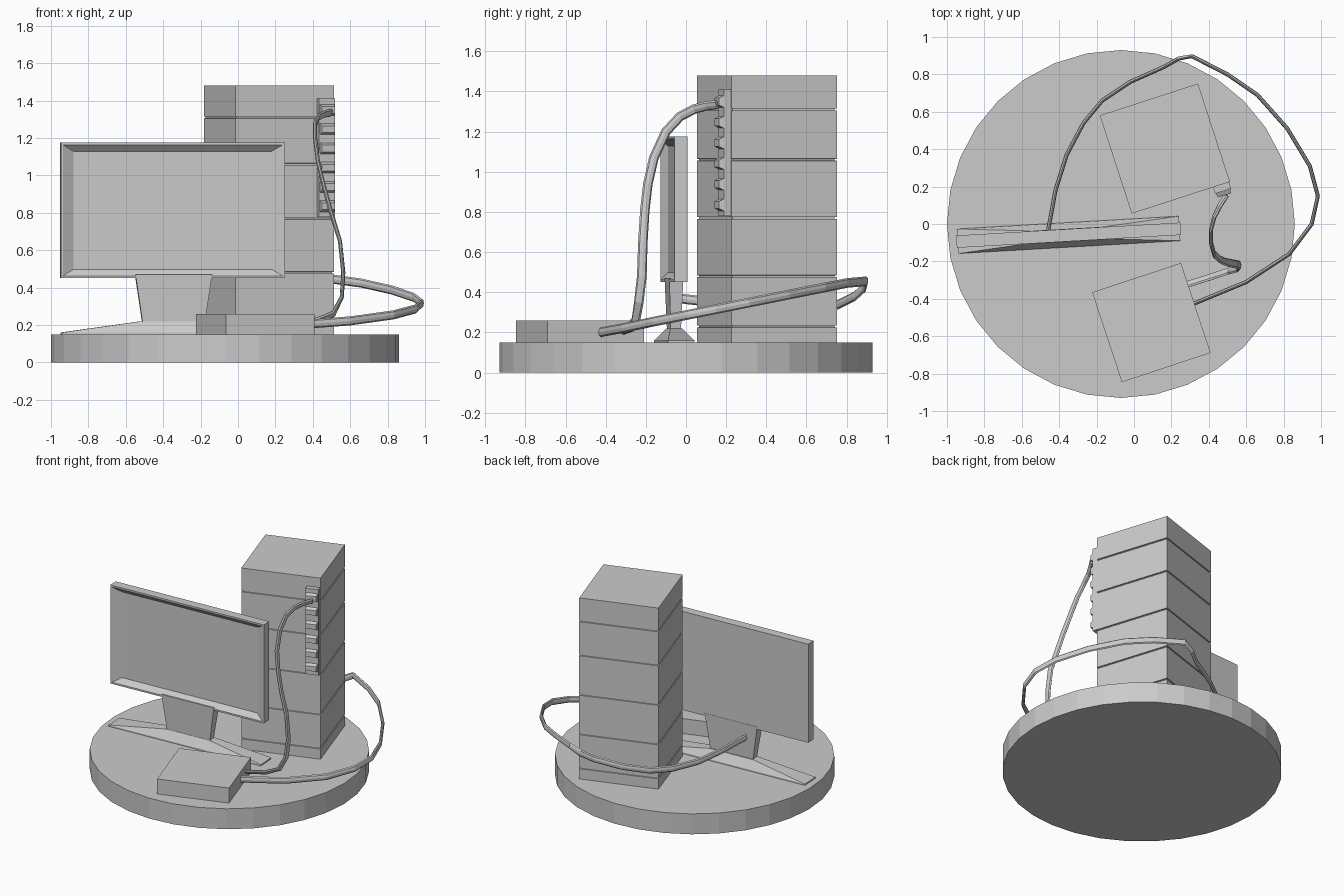
import bpy, bmesh, math
from mathutils import Vector, Matrix

if "Cube" in bpy.data.objects:
    bpy.data.objects.remove(bpy.data.objects["Cube"])


def loft(name, rings, loc=(0, 0, 0), angle=0):
    """Skin a list of equal-length point rings and cap both ends."""
    bm = bmesh.new()
    loops = [[bm.verts.new(p) for p in ring] for ring in rings]
    n = len(loops[0])
    for a, b in zip(loops, loops[1:]):
        for i in range(n):
            j = (i + 1) % n
            bm.faces.new((a[i], a[j], b[j], b[i]))
    bm.faces.new(loops[0])
    bm.faces.new(loops[-1])
    bmesh.ops.recalc_face_normals(bm, faces=bm.faces)
    mesh = bpy.data.meshes.new(name)
    bm.to_mesh(mesh)
    bm.free()
    ob = bpy.data.objects.new(name, mesh)
    ob.matrix_world = Matrix.Translation(loc) @ Matrix.Rotation(math.radians(angle), 4, 'Z')
    bpy.context.collection.objects.link(ob)
    return ob


def rect(hx, hy, z):
    return [(-hx, -hy, z), (hx, -hy, z), (hx, hy, z), (-hx, hy, z)]


def upright(hx, hz, y):
    return [(-hx, y, -hz), (hx, y, -hz), (hx, y, hz), (-hx, y, hz)]


def cable(name, path, wide_hint, wide=0.024, thin=0.011, sides=8):
    """Flattened cable swept along a path."""
    pts = [Vector(p) for p in path]
    rings = []
    for i, p in enumerate(pts):
        t = (pts[min(i + 1, len(pts) - 1)] - pts[max(i - 1, 0)]).normalized()
        w = Vector(wide_hint)
        w = (w - t * w.dot(t)).normalized()
        s = t.cross(w)
        rings.append([p + w * wide * math.cos(k * math.tau / sides)
                      + s * thin * math.sin(k * math.tau / sides) for k in range(sides)])
    return loft(name, rings)


# Round base plate
disc = [(0.93 * math.sin(k * math.tau / 32), 0.93 * math.cos(k * math.tau / 32)) for k in range(32)]
loft("base_plate", [[(x, y, z) for x, y in disc] for z in (0, 0.15)], (-0.07, 0, 0))

# Tower of stacked units separated by thin grooves
H, TILT = 0.276, 18
rings = [rect(H, H, 0.15)]
for z in (0.23, 0.48, 0.77, 1.06, 1.31):
    rings += [rect(H, H, z - 0.005), rect(H - 0.008, H - 0.008, z - 0.004),
              rect(H - 0.008, H - 0.008, z + 0.004), rect(H, H, z + 0.005)]
rings.append(rect(H, H, 1.48))
tower_loc = Vector((0.165, 0.403, 0))
loft("tower", rings, tower_loc, TILT)

# Socket strip on the tower's front right edge
rot = Matrix.Rotation(math.radians(TILT), 3, 'Z')
strip_loc = tower_loc + rot @ Vector((H - 0.05, -H - 0.016, 0))
loft("socket_strip", [rect(0.045, 0.02, 0.78), rect(0.045, 0.02, 1.41)], strip_loc, TILT)
for k in range(6):
    z = 0.835 + k * 0.103
    socket_loc = strip_loc + rot @ Vector((0, -0.02, z))
    loft(f"socket_{k + 1}", [upright(0.042, 0.032, 0.005), upright(0.036, 0.018, -0.024)],
         socket_loc, TILT)

# Monitor: recessed screen, neck and sloping foot
MON = 3.3
loft("monitor_panel", [upright(0.6, 0.362, 0.033), upright(0.6, 0.362, -0.033),
                       upright(0.588, 0.35, -0.033), upright(0.53, 0.315, 0.0)],
     (-0.35, -0.06, 0.813), MON)
loft("monitor_neck", [rect(0.165, 0.025, 0.2), rect(0.205, 0.035, 0.47)], (-0.345, -0.06, 0), MON)
loft("monitor_foot", [rect(0.595, 0.066, 0.148), rect(0.595, 0.066, 0.16), rect(0.17, 0.03, 0.22)],
     (-0.35, -0.058, 0), MON)

# Small flat box in front
loft("hub_box", [rect(0.25, 0.253, 0.15), rect(0.25, 0.253, 0.26)], (0.093, -0.527, 0), 18.3)

# Cable from the socket strip down to the box
cable("power_cable", [
    (0.495, 0.155, 1.335), (0.46, 0.1, 1.328), (0.43, 0.04, 1.312), (0.412, -0.03, 1.275),
    (0.412, -0.1, 1.2), (0.428, -0.16, 1.07), (0.46, -0.19, 0.94), (0.495, -0.205, 0.81),
    (0.545, -0.215, 0.65), (0.563, -0.22, 0.48), (0.555, -0.235, 0.35), (0.51, -0.25, 0.26),
    (0.42, -0.28, 0.222), (0.26, -0.33, 0.205)], (0, -1, 1))

# Cable looping around the tower from the box to the monitor
cable("display_cable", [
    (0.31, -0.43, 0.2), (0.6, -0.31, 0.222), (0.83, -0.16, 0.254), (0.95, 0.0, 0.286),
    (0.983, 0.15, 0.316), (0.94, 0.31, 0.348), (0.82, 0.51, 0.388), (0.66, 0.69, 0.424),
    (0.5, 0.8, 0.446), (0.31, 0.897, 0.455), (0.24, 0.885, 0.42), (0.16, 0.84, 0.38),
    (-0.02, 0.76, 0.34), (-0.17, 0.66, 0.315), (-0.27, 0.54, 0.31), (-0.36, 0.37, 0.32),
    (-0.42, 0.18, 0.345), (-0.46, -0.04, 0.37)], (0, 0, 1))
